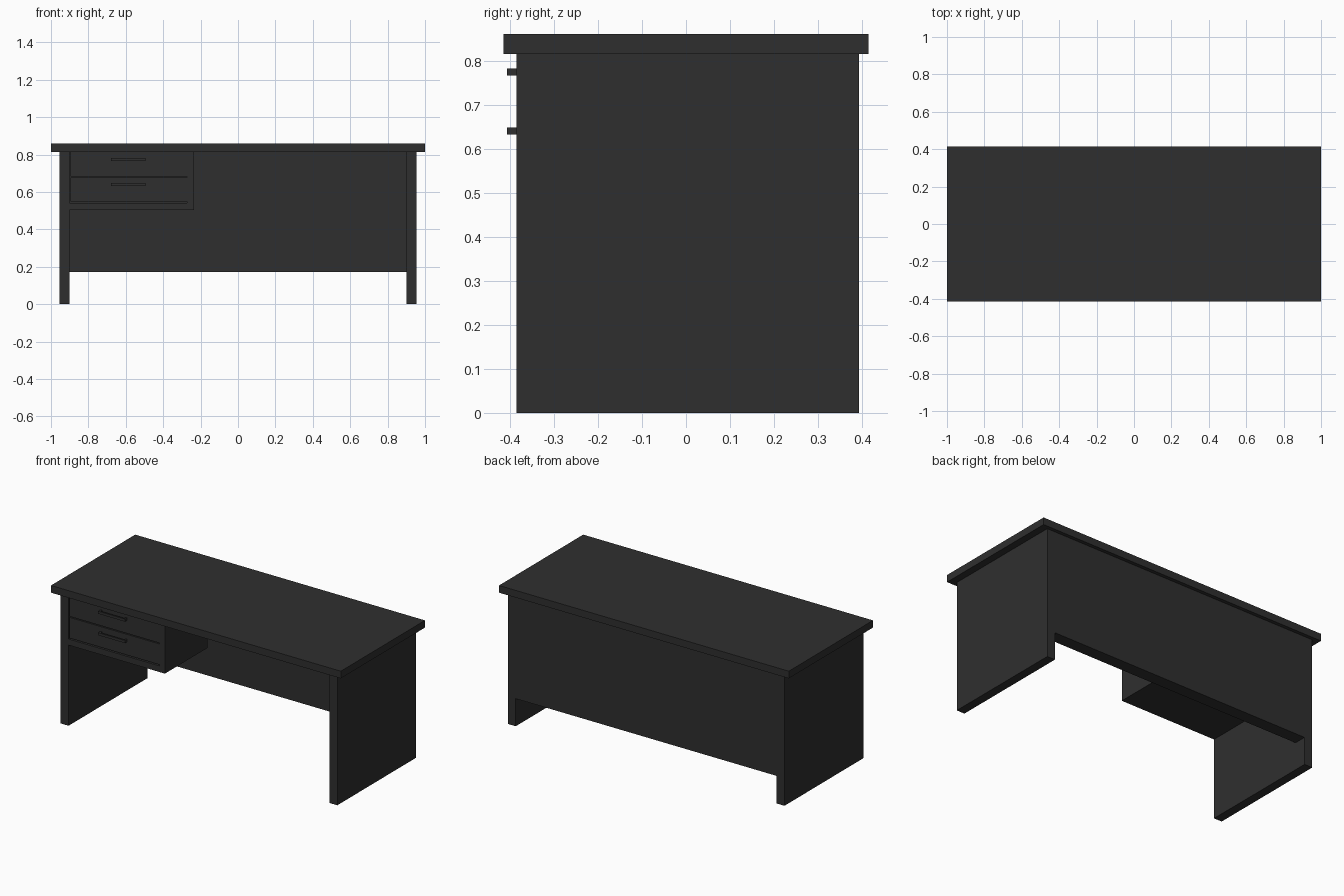
import bpy

cube = bpy.data.objects.get("Cube")
if cube:
    bpy.data.objects.remove(cube, do_unlink=True)

# One charcoal finish for the whole desk
charcoal = bpy.data.materials.new("charcoal")
charcoal.use_nodes = True
colour = (0.028, 0.028, 0.028, 1)
charcoal.diffuse_color = colour
charcoal.node_tree.nodes["Principled BSDF"].inputs["Base Color"].default_value = colour


def finish(obj, name):
    obj.name = obj.data.name = name
    obj.data.materials.append(charcoal)
    return obj


def box(name, x, y, z):
    """Box from (low, high) limits on each axis."""
    limits = (x, y, z)
    bpy.ops.mesh.primitive_cube_add(size=1, location=[(a + b) / 2 for a, b in limits])
    obj = bpy.context.object
    obj.scale = [b - a for a, b in limits]
    bpy.ops.object.transform_apply(location=False, rotation=False, scale=True)
    return finish(obj, name)


def join(name, parts):
    bpy.ops.object.select_all(action='DESELECT')
    for part in parts:
        part.select_set(True)
    bpy.context.view_layer.objects.active = parts[0]
    bpy.ops.object.join()
    parts[0].name = parts[0].data.name = name


TOP = 0.815       # underside of the tabletop
FRONT = -0.385    # front plane of legs and drawers
BACK = 0.393
INNER = 0.9       # inner faces of the legs

# Tabletop, side panels and back panel
box("tabletop", (-1, 1), (-0.415, 0.415), (TOP, 0.86))
for side, sign in (("left", 1), ("right", -1)):
    box(side + "_side_panel", sorted((sign * INNER, sign * 0.955)), (FRONT, BACK), (0, TOP))
box("back_panel", (-INNER, INNER), (0.315, BACK), (0.172, TOP))

# Drawer cabinet: body, with a rail and a stile framing the drawers
face = (FRONT, -0.365)
stile_x = -0.273
right_x = -0.235
box("drawer_cabinet", (-INNER, right_x), (face[1], 0.035), (0.503, TOP))
box("cabinet_stile", (stile_x, right_x), face, (0.503, TOP))
box("cabinet_rail", (-INNER, stile_x), face, (0.503, 0.541))

# Drawer fronts, separated by narrow gaps, each with a bracket handle
for level, low, high, grip in (("upper", 0.684, TOP, 0.774), ("lower", 0.549, 0.678, 0.64)):
    box(level + "_drawer_front", (-0.895, stile_x), face, (low, high))
    z = (grip - 0.008, grip + 0.008)
    bar = box("bar", (-0.68, -0.495), (-0.407, -0.398), z)
    posts = [box("post", (x, x + 0.01), (-0.398, FRONT), z) for x in (-0.68, -0.505)]
    join(level + "_drawer_handle", [bar] + posts)
